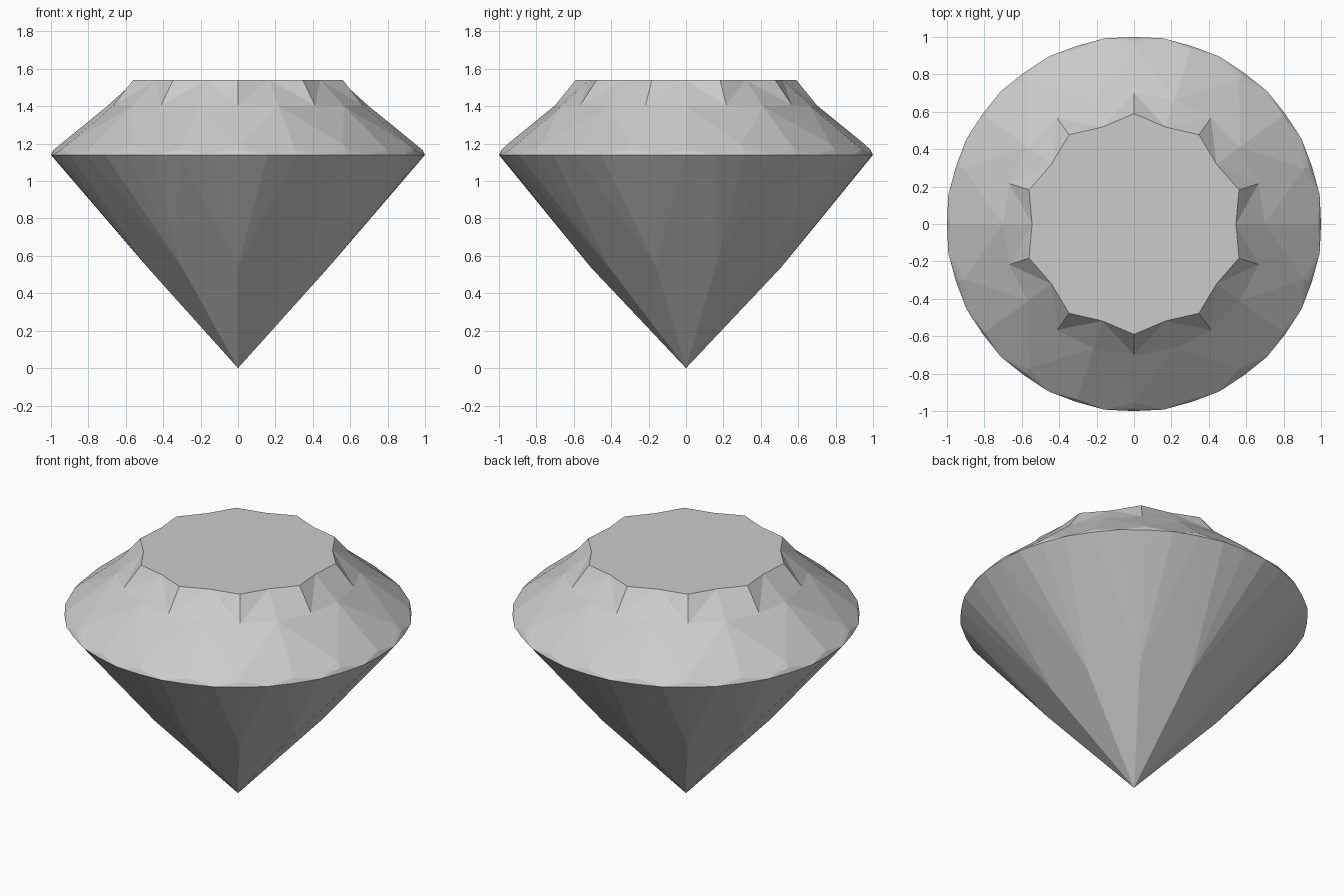
import bpy, bmesh
from math import sin, cos, radians

if "Cube" in bpy.data.objects:
    bpy.data.objects.remove(bpy.data.objects["Cube"])

N = 10  # tenfold symmetry
bm = bmesh.new()


def ring(radius, z, start, count=N):
    """Evenly spaced vertices around the axis; start is the first angle."""
    step = 360 / count
    return [bm.verts.new((radius * cos(radians(start + i * step)),
                          radius * sin(radians(start + i * step)), z))
            for i in range(count)]


def face(*verts):
    bm.faces.new(verts)


# Rings: "a" sits under the table points, "b" under the notches between them
table_a = ring(0.59, 1.54, 18)
table_b = ring(0.545, 1.54, 36)
mid_a = ring(0.70, 1.405, 18)
mid_b = ring(0.70, 1.40, 36)
kite_tip = ring(0.955, 1.197, 18)
peak_a = ring(0.985, 1.168, 18)
peak_b = ring(0.985, 1.168, 36)
dip = ring(1.005, 1.14, 27, 2 * N)     # scallop low points of the girdle
base_a = ring(1.0, 1.14, 18)
base_b = ring(1.0, 1.14, 36)
pav = ring(0.51, 0.54, 18)
culet = bm.verts.new((0, 0, 0))

# Flat star-shaped table
face(*[v for pair in zip(table_a, table_b) for v in pair])

for i in range(N):
    j = (i + 1) % N
    h = i - 1                          # previous segment
    d0, d1, dp = dip[2 * i], dip[2 * i + 1], dip[2 * i - 1]

    # Star facets around the table
    face(table_a[i], mid_a[i], table_b[i])
    face(table_b[i], mid_a[j], table_a[j])
    face(table_b[i], mid_a[i], mid_b[i])
    face(table_b[i], mid_b[i], mid_a[j])

    # Crown kites and upper girdle facets
    face(mid_a[i], mid_b[h], kite_tip[i], mid_b[i])
    face(mid_b[i], kite_tip[i], d0, peak_b[i])
    face(mid_b[i], peak_b[i], d1, kite_tip[j])
    face(kite_tip[i], dp, peak_a[i])
    face(kite_tip[i], peak_a[i], d0)

    # Thin scalloped girdle
    face(peak_a[i], dp, base_a[i])
    face(peak_a[i], base_a[i], d0)
    face(peak_b[i], d0, base_b[i])
    face(peak_b[i], base_b[i], d1)

    # Lower girdle facets and pavilion kites
    face(pav[i], d0, base_a[i])
    face(pav[i], base_b[i], d0)
    face(pav[j], d1, base_b[i])
    face(pav[j], base_a[j], d1)
    face(culet, pav[j], base_b[i], pav[i])

bmesh.ops.recalc_face_normals(bm, faces=bm.faces[:])
mesh = bpy.data.meshes.new("cut_gem")
bm.to_mesh(mesh)
bm.free()
gem = bpy.data.objects.new("cut_gem", mesh)
bpy.context.collection.objects.link(gem)
